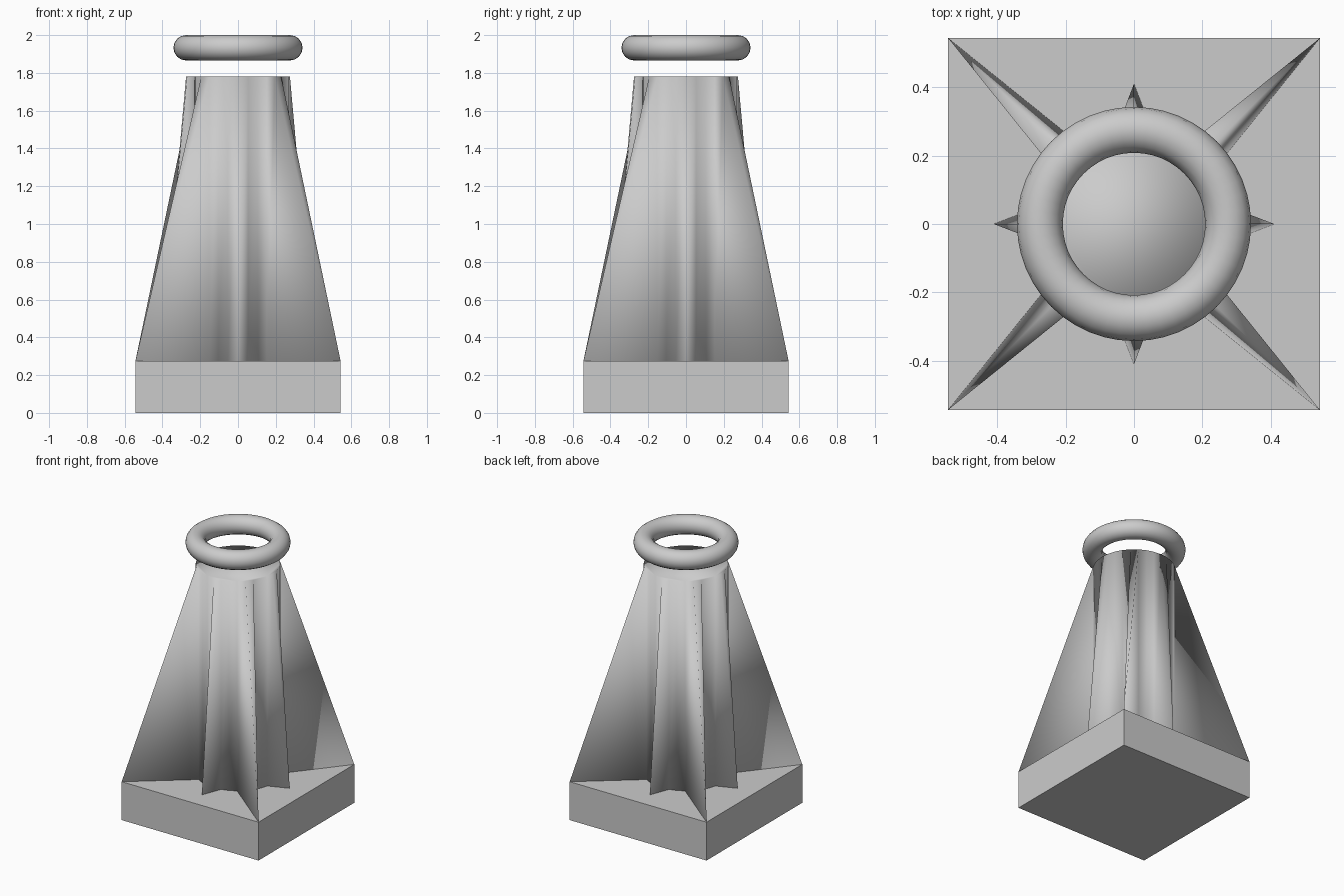
import bpy, bmesh
from math import cos, sin, pi, sqrt

if "Cube" in bpy.data.objects:
    bpy.data.objects.remove(bpy.data.objects["Cube"])

HALF = 0.543      # half width of the plinth
BASE_H = 0.275    # plinth height
TOP_Z = 1.78      # top of the column
R = 0.275         # column radius
SEGS = 32


def smooth(ob):
    for p in ob.data.polygons:
        p.use_smooth = True


# square plinth
bpy.ops.mesh.primitive_cube_add(size=1, location=(0, 0, BASE_H / 2))
plinth = bpy.context.object
plinth.name = "plinth"
plinth.scale = (2 * HALF, 2 * HALF, BASE_H)
bpy.ops.object.transform_apply(location=False, rotation=False, scale=True)


# column: round at the top, with every fourth foot vertex pulled out into a fin
def foot_radius(i):
    if i % 8 == 0:
        return 0.41
    if i % 8 == 4:
        return HALF * sqrt(2)
    return R


bm = bmesh.new()
foot, rim = [], []
for i in range(SEGS):
    a = 2 * pi * i / SEGS
    r = foot_radius(i)
    foot.append(bm.verts.new((r * cos(a), r * sin(a), BASE_H)))
    rim.append(bm.verts.new((R * cos(a), R * sin(a), TOP_Z)))
for i in range(SEGS):
    j = (i + 1) % SEGS
    bm.faces.new((foot[i], foot[j], rim[j], rim[i]))
bm.faces.new(rim)
bm.faces.new(foot[::-1])
mesh = bpy.data.meshes.new("finned_column")
bm.to_mesh(mesh)
bm.free()
column = bpy.data.objects.new("finned_column", mesh)
bpy.context.collection.objects.link(column)
smooth(column)

# ring floating above the column
bpy.ops.mesh.primitive_torus_add(major_radius=R, minor_radius=0.067,
                                 major_segments=48, minor_segments=16,
                                 location=(0, 0, 1.933))
ring = bpy.context.object
ring.name = "floating_ring"
smooth(ring)
